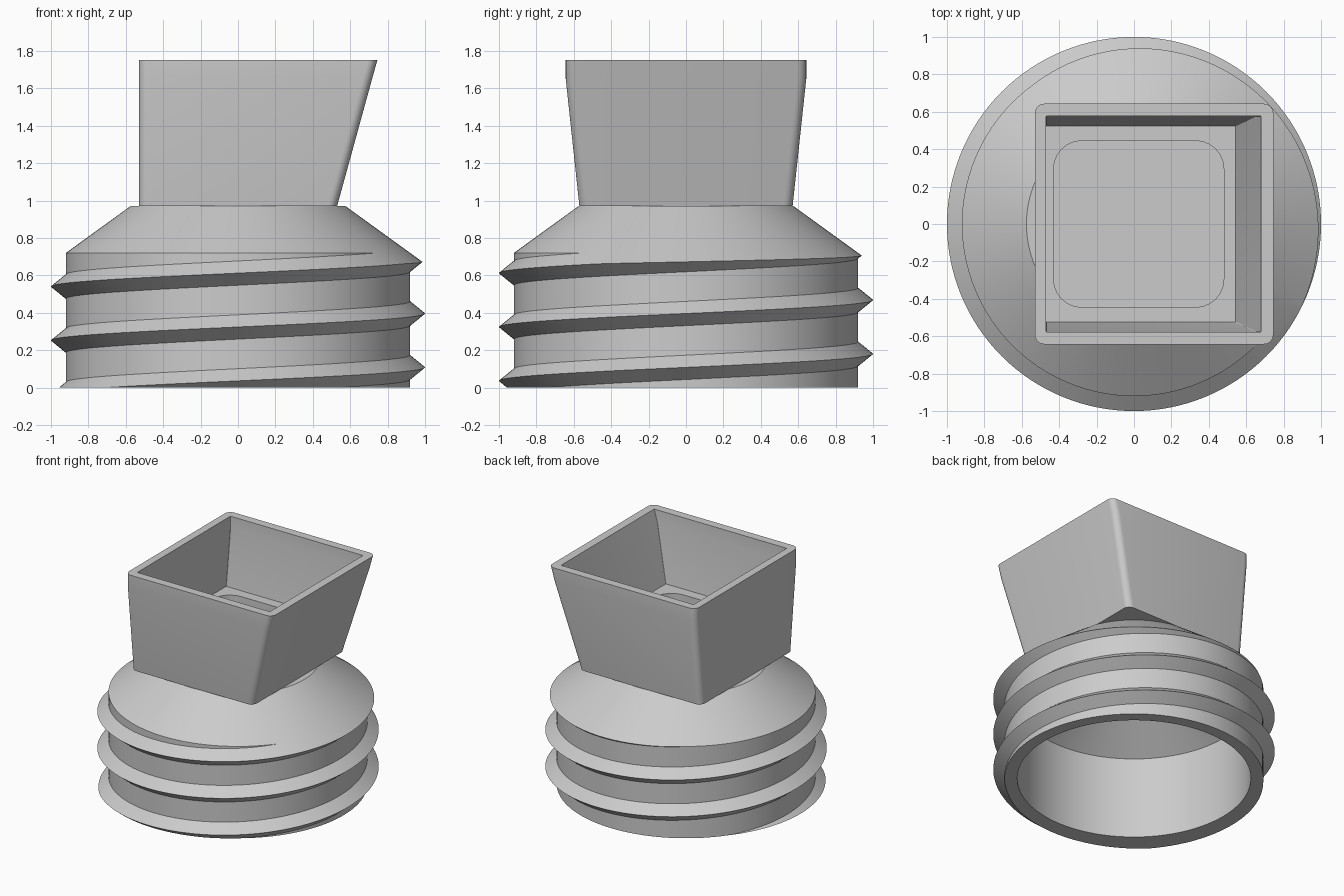
import bpy, bmesh
from math import sin, cos, pi, radians

cube = bpy.data.objects.get("Cube")
if cube:
    bpy.data.objects.remove(cube)

grey = bpy.data.materials.new("plain grey")
grey.use_nodes = True
grey.diffuse_color = (0.6, 0.6, 0.6, 1)
grey.node_tree.nodes["Principled BSDF"].inputs["Base Color"].default_value = (0.6, 0.6, 0.6, 1)


def finish(name, bm):
    bmesh.ops.remove_doubles(bm, verts=bm.verts, dist=0.0005)
    bmesh.ops.recalc_face_normals(bm, faces=bm.faces)
    mesh = bpy.data.meshes.new(name)
    bm.to_mesh(mesh)
    bm.free()
    mesh.materials.append(grey)
    obj = bpy.data.objects.new(name, mesh)
    bpy.context.collection.objects.link(obj)
    bpy.ops.object.select_all(action='DESELECT')
    obj.select_set(True)
    bpy.context.view_layer.objects.active = obj
    bpy.ops.object.shade_smooth_by_angle(angle=radians(25))
    return obj


def skin(bm, rows, closed):
    # Join neighbouring rows of points with quads
    grid = [[bm.verts.new(p) for p in row] for row in rows]
    for a, b in zip(grid, grid[1:]):
        n = len(a)
        for j in range(n if closed else n - 1):
            k = (j + 1) % n
            bm.faces.new((a[j], a[k], b[k], b[j]))
    return grid


# Threaded base: a lathe whose outer wall follows the helix
BODY, CREST, PITCH, HALF = 0.92, 1.0, 0.288, 0.065
SHOULDER, NECK, TOP = 0.72, 0.575, 0.97
SLOPE = (TOP - SHOULDER) / (BODY - NECK)


def wall_radius(z, crests):
    ridge = max(1 - abs(z - c) / HALF for c in crests)
    return BODY + (CREST - BODY) * max(0, ridge)


def column(turn):
    crests = [0.108 + PITCH * (turn + k) for k in range(-2, 4)]
    # Height where the wall meets the conical shoulder
    low, high = 0.5, SHOULDER
    for _ in range(30):
        mid = (low + high) / 2
        if mid + SLOPE * wall_radius(mid, crests) < SHOULDER + SLOPE * BODY:
            low = mid
        else:
            high = mid
    heights = [0] + [c + d for c in crests for d in (-HALF, 0, HALF)] + [high]
    heights = [min(max(z, 0), high) for z in heights]
    inside = [(0, 0.88), (0.5, 0.88), (0.83, 0.64), (0.83, 0)]
    outside = [(wall_radius(z, crests), z) for z in heights]
    profile = inside + outside + [(NECK, TOP), (0, TOP)]
    a = 2 * pi * turn
    return [(r * cos(a), r * sin(a), z) for r, z in profile]


STEPS = 128
bm = bmesh.new()
skin(bm, [column(i / STEPS) for i in range(STEPS + 1)], False)
bmesh.ops.dissolve_degenerate(bm, dist=0.0004, edges=bm.edges)
finish("threaded_base", bm)


# Hopper: rounded rectangles lofted up the outside and down the inside
def rounded_rect(x0, x1, y, r, z, seg=6):
    corners = [(x1 - r, y - r), (x0 + r, y - r), (x0 + r, r - y), (x1 - r, r - y)]
    return [(cx + r * cos(pi / 2 * (q + s / seg)), cy + r * sin(pi / 2 * (q + s / seg)), z)
            for q, (cx, cy) in enumerate(corners) for s in range(seg + 1)]


levels = [
    (-0.53, 0.53, 0.57, 0.05, TOP),
    (-0.53, 0.717, 0.643, 0.05, 1.65),
    (-0.53, 0.745, 0.643, 0.05, 1.75),
    (-0.47, 0.68, 0.577, 0.005, 1.75),
    (-0.47, 0.652, 0.577, 0.005, 1.65),
    (-0.47, 0.543, 0.525, 0.005, 1.22),
    (-0.43, 0.48, 0.445, 0.15, 1.22),
    (-0.43, 0.48, 0.445, 0.15, 1.0),
]
bm = bmesh.new()
loops = skin(bm, [rounded_rect(*level) for level in levels], True)
bm.faces.new(loops[0])
bm.faces.new(loops[-1])
finish("hopper", bm)
